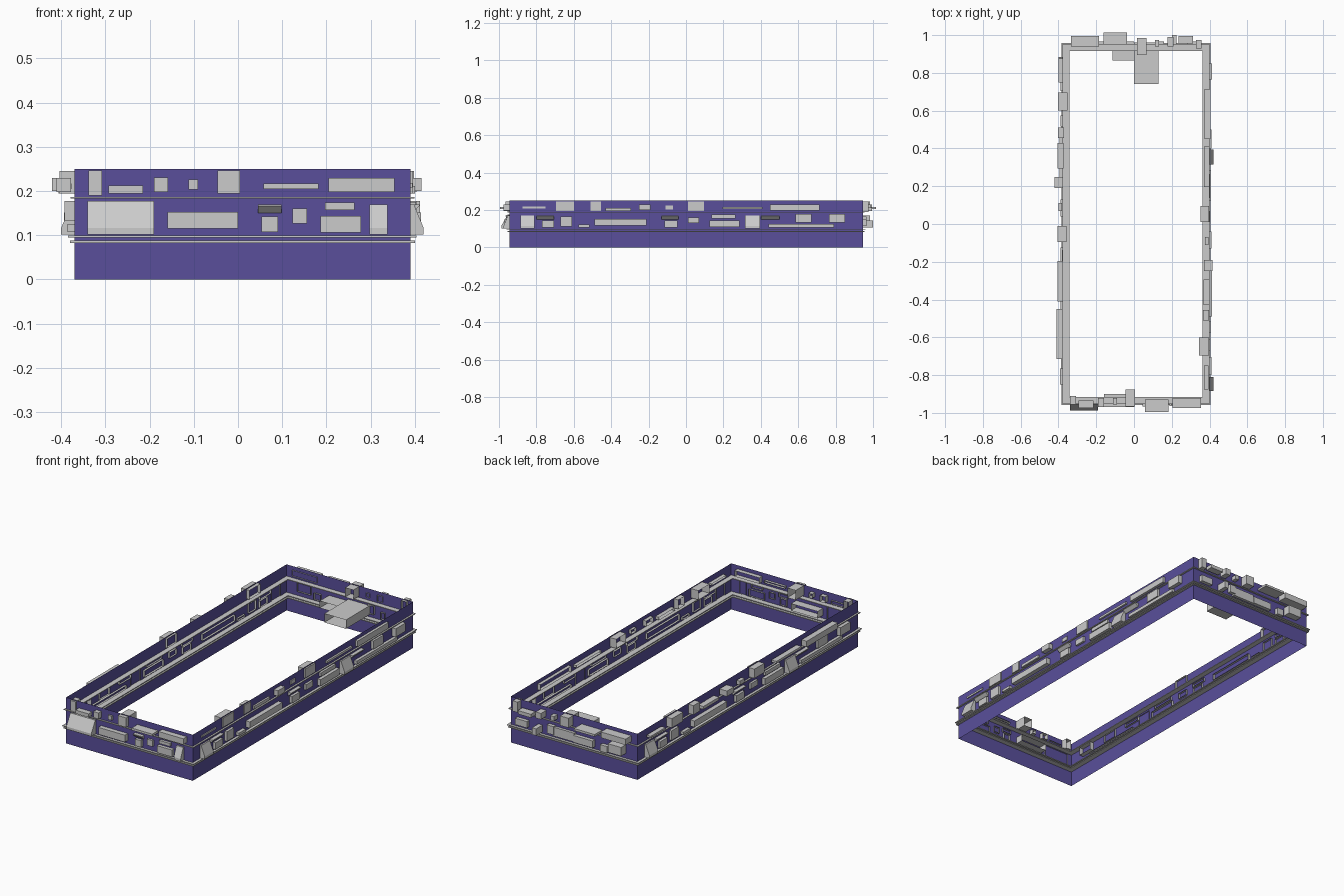
import bpy, bmesh
from math import radians
from mathutils import Matrix

X0, X1, Y = -0.37, 0.39, 0.945
CX = 0.01

purple = bpy.data.materials.new("purple_wall")
purple.diffuse_color = (0.10, 0.078, 0.33, 1)


def finish(bm, name, mat=None):
    bmesh.ops.recalc_face_normals(bm, faces=bm.faces)
    me = bpy.data.meshes.new(name)
    bm.to_mesh(me)
    bm.free()
    ob = bpy.data.objects.new(name, me)
    bpy.context.collection.objects.link(ob)
    if mat:
        me.materials.append(mat)


def loop(bm, grow, z):
    return [bm.verts.new(p) for p in ((X0 - grow, -Y - grow, z), (X1 + grow, -Y - grow, z),
                                      (X1 + grow, Y + grow, z), (X0 - grow, Y + grow, z))]


def bridge(bm, a, b):
    for i in range(4):
        j = (i + 1) % 4
        bm.faces.new((a[i], a[j], b[j], b[i]))


# Thin rectangular wall, open top and bottom
bm = bmesh.new()
bridge(bm, loop(bm, 0, 0), loop(bm, 0, 0.25))
finish(bm, "outer_wall", purple)


# Ledges running around the wall, inside and out
def ledge(name, z0, z1, out, inn):
    bm = bmesh.new()
    rings = [loop(bm, out, z0), loop(bm, out, z1), loop(bm, -inn, z1), loop(bm, -inn, z0)]
    for i in range(4):
        bridge(bm, rings[i], rings[(i + 1) % 4])
    finish(bm, name)


ledge("bottom_ledge", 0.083, 0.088, 0.010, 0.028)
ledge("middle_ledge", 0.095, 0.099, 0.014, 0.028)
ledge("upper_ledge", 0.183, 0.187, 0.009, 0.028)

# Side frames: local x runs along the wall, local -y points outwards
SIDES = {
    "front": Matrix.Translation((CX, -Y, 0)),
    "right": Matrix.Translation((X1, 0, 0)) @ Matrix.Rotation(radians(90), 4, 'Z'),
    "back": Matrix.Translation((CX, Y, 0)) @ Matrix.Rotation(radians(180), 4, 'Z'),
    "left": Matrix.Translation((X0, 0, 0)) @ Matrix.Rotation(radians(270), 4, 'Z'),
}


def prism(bm, M, u0, u1, prof):
    """Profile (outward depth, z) extruded along the wall, left open on its inner side."""
    a = [bm.verts.new(M @ Matrix.Translation((u0, -d, z)).translation) for d, z in prof]
    b = [bm.verts.new(M @ Matrix.Translation((u1, -d, z)).translation) for d, z in prof]
    for i in range(len(prof) - 1):
        bm.faces.new((a[i], a[i + 1], b[i + 1], b[i]))
    bm.faces.new(a)
    bm.faces.new(b)


def blocks(name, side, items, shift=0.0):
    bm = bmesh.new()
    for u0, u1, z0, z1, d0, d1 in items:
        d0, d1 = d0 + shift, d1 + shift
        prism(bm, SIDES[side], u0, u1, [(d0, z0), (d1, z0), (d1, z1), (d0, z1)])
    finish(bm, f"{side}_{name}")


def wedges(side, sloped, hoods):
    bm = bmesh.new()
    for u0, u1, z1, d in sloped:
        prism(bm, SIDES[side], u0, u1, [(-0.005, 0.102), (d, 0.102), (d, 0.116),
                                        (0.008, z1), (-0.005, z1)])
    for u0, u1 in hoods:
        prism(bm, SIDES[side], u0, u1, [(-0.01, 0.15), (0.003, 0.15), (0.02, 0.166),
                                        (0.02, 0.17), (-0.01, 0.17)])
    finish(bm, f"{side}_wedges")


# Upper row on the short walls: along start/end, z start/end, inner/outer depth
short_upper = [
    (-.348, -.318, .190, .246, -.035, .010), (-.303, -.225, .194, .213, -.010, .030),
    (-.200, -.168, .198, .231, -.025, .025), (-.122, -.100, .203, .226, -.025, .010),
    (-.056, -.006, .194, .246, -.070, .020), (.048, .172, .205, .217, -.015, .050),
    (.195, .344, .198, .230, -.025, .030)]
blocks("upper_blocks", "front", short_upper)
blocks("upper_blocks", "back", short_upper, 0.02)

# Lower row, front
blocks("lower_blocks", "front", [
    (-.170, -.010, .115, .153, -.045, .025), (.043, .080, .107, .143, -.010, .015),
    (.113, .146, .127, .160, -.010, .012), (.177, .268, .106, .144, -.010, .018),
    (.187, .253, .157, .174, -.010, .014)])
wedges("front", [(-.35, -.20, .177, .042), (.287, .328, .170, .030)], [(.035, .088)])

# Lower row, back, with one deep box reaching inside
blocks("lower_blocks", "back", [
    (-.340, -.270, .115, .150, -.010, .020), (-.215, -.190, .108, .145, -.010, .055),
    (-.150, -.110, .120, .165, -.010, .020), (.010, .125, .112, .150, -.080, .020),
    (.170, .210, .107, .143, -.010, .020), (.230, .310, .125, .172, -.010, .040)])
blocks("deep_inner_box", "back", [(-.120, .010, .112, .160, -.205, .015)])

# Long walls: the same set turned half way round for the left
long_upper = [
    (-.875, -.750, .208, .218, -.020, .005), (-.695, -.600, .195, .245, -.045, .006),
    (-.510, -.455, .195, .245, -.025, .006), (-.430, -.295, .195, .211, -.022, .010),
    (-.250, -.190, .200, .230, -.020, .025), (-.110, -.070, .203, .225, -.015, .005),
    (.010, .095, .195, .245, -.038, .008), (.195, .410, .205, .217, -.020, .010),
    (.450, .715, .198, .230, -.018, .014)]
long_lower = [
    (-.770, -.705, .107, .143, -.010, .014), (-.672, -.610, .113, .165, -.010, .014),
    (-.575, -.515, .108, .122, -.010, .018), (-.490, -.210, .118, .152, -.012, .024),
    (-.115, -.045, .107, .143, -.010, .014), (.010, .070, .130, .160, -.010, .012),
    (.125, .287, .110, .145, -.012, .018), (.137, .265, .155, .175, -.010, .012),
    (.440, .790, .107, .125, -.012, .016), (.585, .670, .133, .178, -.010, .014),
    (.765, .850, .133, .178, -.025, .022)]
for side, shift in (("right", 0.0), ("left", 0.026)):
    blocks("upper_blocks", side, long_upper, shift)
    blocks("lower_blocks", side, long_lower)
    wedges(side, [(-.885, -.81, .17, .03), (.315, .395, .17, .03)],
           [(-.80, -.705), (-.13, -.04), (.40, .50)])
